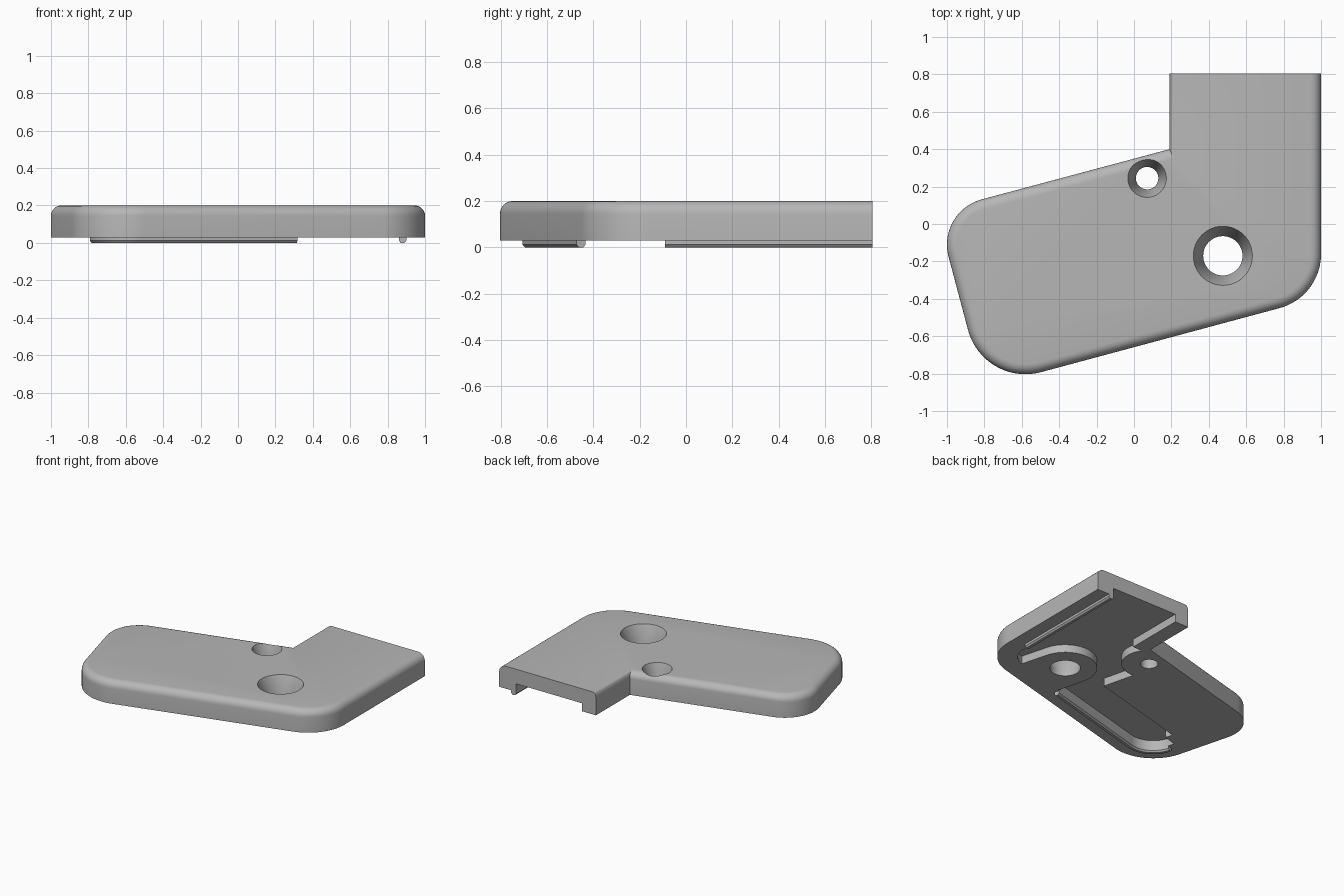
import bpy, bmesh
from math import sin, cos, radians
from mathutils import Vector

cube = bpy.data.objects.get("Cube")
if cube:
    bpy.data.objects.remove(cube, do_unlink=True)

TILT = radians(15)          # the wide part is turned by this angle
BASE, TOP, FLOOR = 0.03, 0.2, 0.09
RIGHT_C, FRONT_C, LEFT_C = (0.7, -0.16), (-0.58, -0.485), (-0.75, -0.11)
BIG, SMALL = (0.475, -0.17), (0.07, 0.245)

grey = bpy.data.materials.new("plain grey")
grey.use_nodes = True
grey.diffuse_color = (0.47, 0.47, 0.47, 1)
grey.node_tree.nodes["Principled BSDF"].inputs["Base Color"].default_value = grey.diffuse_color


def arc(c, r, a0, a1, n=20):
    angles = [radians(a0 + (a1 - a0) * i / n) for i in range(n + 1)]
    return [(c[0] + r * cos(a), c[1] + r * sin(a)) for a in angles]


def tilted(s, p):
    """Point given along and across the tilted part."""
    return (s * cos(TILT) - p * sin(TILT), s * sin(TILT) + p * cos(TILT))


def make_object(name, bm):
    bmesh.ops.recalc_face_normals(bm, faces=bm.faces)
    mesh = bpy.data.meshes.new(name)
    bm.to_mesh(mesh)
    bm.free()
    mesh.materials.append(grey)
    ob = bpy.data.objects.new(name, mesh)
    bpy.context.collection.objects.link(ob)
    return ob


def loft(name, rings):
    """Closed solid through rings of equal point count."""
    bm = bmesh.new()
    loops = [[bm.verts.new(p) for p in ring] for ring in rings]
    for a, b in zip(loops, loops[1:]):
        for i in range(len(a)):
            j = (i + 1) % len(a)
            bm.faces.new((a[i], a[j], b[j], b[i]))
    bm.faces.new(loops[0])
    bm.faces.new(loops[-1])
    return make_object(name, bm)


def prism(name, outline, z0, z1):
    return loft(name, [[(x, y, z) for x, y in outline] for z in (z0, z1)])


def countersink(name, c, r_top, r_hole):
    levels = ((r_hole, -0.1), (r_hole, 0.07), (r_top, TOP), (r_top, TOP + 0.1))
    return loft(name, [[(x, y, z) for x, y in arc(c, r, 0, 352.5, 47)] for r, z in levels])


def rib(name, path):
    """Sweep a chamfered strip along a path."""
    profile = [(-0.02, 0.05), (-0.02, 0.012), (-0.01, 0), (0.01, 0), (0.02, 0.012), (0.02, 0.05)]
    pts = [Vector(p) for p in path]
    rings = []
    for i, p in enumerate(pts):
        t = (pts[min(i + 1, len(pts) - 1)] - pts[max(i - 1, 0)]).normalized()
        side = Vector((-t.y, t.x))
        rings.append([(*(p + side * w), z) for w, z in profile])
    return loft(name, rings)


# Body plate with rounded upper edges
outline = [(0.19, 0.805), (0.19, 0.4)]
outline += arc(LEFT_C, 0.25, 105, 195) + arc(FRONT_C, 0.318, 195, 285)
outline += arc(RIGHT_C, 0.3, -75, 0) + [(1, 0.805)]
body = prism("cover_plate", outline, BASE, TOP)
weights = body.data.attributes.new("bevel_weight_edge", "FLOAT", "EDGE")
for e in body.data.edges:
    a, b = (body.data.vertices[i].co for i in e.vertices)
    if min(a.z, b.z) > TOP - 0.01 and min(a.y, b.y) < 0.8:
        weights.data[e.index].value = 0.4 if max(a.x, b.x) < 0.2 and max(a.y, b.y) > 0.8 else 1
bevel = body.modifiers.new("round_edges", "BEVEL")
bevel.limit_method = "WEIGHT"
bevel.width = 0.055
bevel.segments = 6
bevel.use_clamp_overlap = False

# Underside recess, running round the two screw bosses
recess = [(0.86, 0.9)] + arc(RIGHT_C, 0.16, 0, -75)
recess += arc(BIG, 0.22, 15, 195)
recess += [tilted(0.195, -0.5)]
recess += arc(FRONT_C, 0.18, -75, -165)
recess += [tilted(*q) for q in ((-0.866, -0.27), (-0.76, -0.27), (-0.76, -0.21), (0.062, -0.21))]
recess += arc(SMALL, 0.19, -95, 35)
recess += [(0.305, 0.354), (0.305, 0.9)]

cutters = [prism("recess_cutter", recess, -0.1, FLOOR),
           countersink("large_hole_cutter", BIG, 0.158, 0.105),
           countersink("small_hole_cutter", SMALL, 0.103, 0.06)]
for c in cutters:
    c.hide_render = True
    cut = body.modifiers.new(c.name, "BOOLEAN")
    cut.operation = "DIFFERENCE"
    cut.solver = "EXACT"
    cut.object = c

# Bake the cuts and drop the helpers
bpy.context.view_layer.update()
baked = bpy.data.meshes.new_from_object(body.evaluated_get(bpy.context.evaluated_depsgraph_get()))
body.modifiers.clear()
body.data = baked
for c in cutters:
    bpy.data.objects.remove(c, do_unlink=True)

# Locating ribs under the rim
side_rib = rib("side_rib", [(0.88, 0.805), (0.88, -0.09)])
front_rib = rib("front_rib", [tilted(0.185, -0.518)] + arc(FRONT_C, 0.2, -75, -165))

# Smooth shading with sharp edges kept
bpy.ops.object.select_all(action="DESELECT")
for ob in (body, side_rib, front_rib):
    ob.select_set(True)
bpy.context.view_layer.objects.active = body
bpy.ops.object.shade_smooth_by_angle(angle=radians(30))
